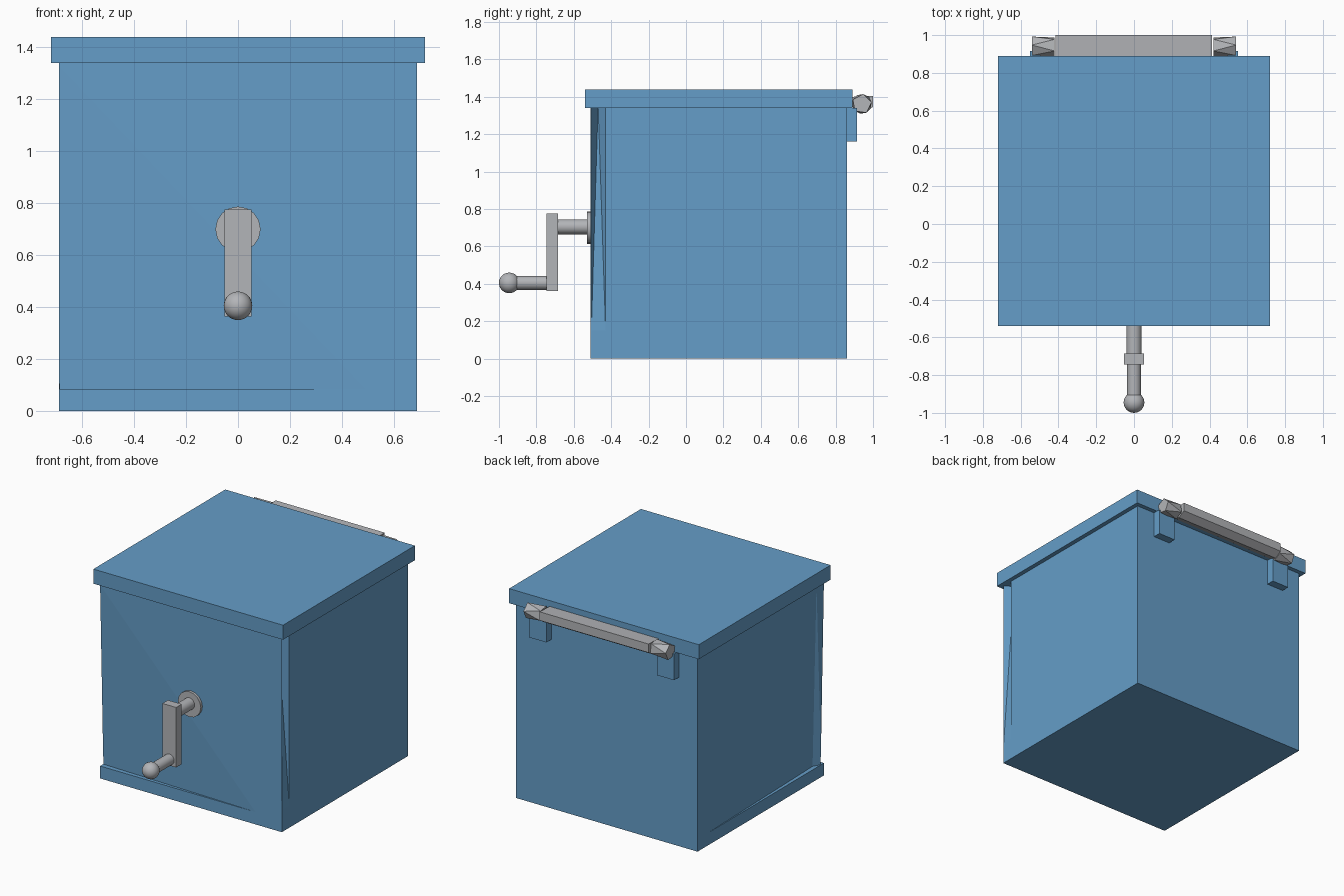
import bpy, bmesh, math
from mathutils import Vector, Matrix

cube = bpy.data.objects.get("Cube")
if cube:
    bpy.data.objects.remove(cube, do_unlink=True)


def material(name, color):
    m = bpy.data.materials.new(name)
    m.use_nodes = True
    m.diffuse_color = color
    bsdf = next(n for n in m.node_tree.nodes if n.type == 'BSDF_PRINCIPLED')
    bsdf.inputs["Base Color"].default_value = color
    return m


BLUE = material("painted_blue", (0.13, 0.34, 0.58, 1))
GREY = material("metal_grey", (0.45, 0.46, 0.48, 1))


def finish(name, bm, mat, smooth=False):
    bmesh.ops.recalc_face_normals(bm, faces=bm.faces)
    mesh = bpy.data.meshes.new(name)
    bm.to_mesh(mesh)
    bm.free()
    mesh.materials.append(mat)
    ob = bpy.data.objects.new(name, mesh)
    bpy.context.collection.objects.link(ob)
    if smooth:
        bpy.ops.object.select_all(action='DESELECT')
        ob.select_set(True)
        bpy.context.view_layer.objects.active = ob
        bpy.ops.object.shade_smooth_by_angle(angle=math.radians(40))
    return ob


def box(name, lo, hi, mat):
    lo, hi = Vector(lo), Vector(hi)
    bm = bmesh.new()
    bmesh.ops.create_cube(bm, size=1)
    bmesh.ops.scale(bm, vec=hi - lo, verts=bm.verts)
    bmesh.ops.translate(bm, vec=(lo + hi) / 2, verts=bm.verts)
    return finish(name, bm, mat)


def rod(name, radius, y0, y1, z, sides=24):
    bm = bmesh.new()
    bmesh.ops.create_cone(bm, cap_ends=True, segments=sides, radius1=radius,
                          radius2=radius, depth=y1 - y0)
    bmesh.ops.rotate(bm, cent=(0, 0, 0), verts=bm.verts,
                     matrix=Matrix.Rotation(math.pi / 2, 3, 'X'))
    bmesh.ops.translate(bm, vec=(0, (y0 + y1) / 2, z), verts=bm.verts)
    return finish(name, bm, GREY, True)


def loft(name, x0, x1, ring0, ring1):
    """Bridge two (y, z) rings lying at x0 and x1."""
    bm = bmesh.new()
    a = [bm.verts.new((x0, y, z)) for y, z in ring0]
    b = [bm.verts.new((x1, y, z)) for y, z in ring1]
    bm.faces.new(a)
    bm.faces.new(b)
    for i in range(len(a)):
        j = (i + 1) % len(a)
        bm.faces.new((a[i], a[j], b[j]))
        bm.faces.new((a[i], b[j], b[i]))
    return finish(name, bm, GREY)


def carve(target, name, points):
    """Cut the convex hull of a few points out of the target."""
    bm = bmesh.new()
    for p in points:
        bm.verts.new(p)
    bmesh.ops.convex_hull(bm, input=bm.verts)
    cutter = finish(name, bm, BLUE)
    cutter.hide_render = True
    mod = target.modifiers.new(name, 'BOOLEAN')
    mod.object = cutter
    mod.operation = 'DIFFERENCE'
    mod.solver = 'EXACT'
    bpy.context.view_layer.objects.active = target
    bpy.ops.object.modifier_apply(modifier=name)
    bpy.data.objects.remove(cutter, do_unlink=True)


# Box and overhanging lid
W, F, B, H = 0.69, -0.51, 0.86, 1.34
body = box("box_body", (-W, F, 0), (W, B, H), BLUE)
box("lid", (-0.72, -0.54, H), (0.72, 0.89, 1.44), BLUE)

# Tapered groove beside the front edge on the left wall
y0, y1, out = F + 0.004, -0.43, W + 0.05
carve(body, "side_groove", [
    (W, y0, H + 0.02), (W, y1, H + 0.02), (W - 0.06, -0.47, H + 0.02),
    (W, y0, 0.15), (W, y1, 0.15),
    (out, y0, H + 0.02), (out, y1, H + 0.02), (out, y0, 0.15), (out, y1, 0.15)])

# Slanted recesses leaving a ledge at the bottom of the front and right walls
ledge = 0.085
carve(body, "front_recess", [
    (-W - 0.01, F + 0.035, ledge), (-W - 0.01, F, H), (0.49, F, ledge),
    (-W - 0.01, F - 0.05, ledge), (-W - 0.01, F - 0.05, H), (0.49, F - 0.05, ledge)])
carve(body, "side_recess", [
    (-W + 0.03, -0.43, ledge), (-W, 0.77, ledge), (-W, -0.43, H),
    (-W, -0.48, ledge), (-W - 0.05, -0.48, ledge),
    (-W - 0.05, 0.77, ledge), (-W - 0.05, -0.43, H)])

# Crank
rod("crank_washer", 0.087, -0.528, -0.5, 0.70, 16)
rod("crank_shaft", 0.04, -0.69, -0.5, 0.705)
box("crank_arm", (-0.052, -0.745, 0.363), (0.052, -0.685, 0.775), GREY)
rod("crank_handle", 0.037, -0.92, -0.74, 0.405)
bm = bmesh.new()
bmesh.ops.create_uvsphere(bm, u_segments=24, v_segments=16, radius=0.055)
bmesh.ops.translate(bm, vec=(0, -0.945, 0.405), verts=bm.verts)
finish("crank_knob", bm, GREY, True)

# Hinge: central bar, twisted end knuckles and mounting plates
bar = [(0.89, 1.40), (1.0, 1.405), (1.0, 1.346), (0.95, 1.315), (0.895, 1.335)]
loft("hinge_bar", -0.415, 0.412, bar, bar)


def pentagon(turn):
    angles = [math.radians(turn + 72 * i) for i in range(5)]
    return [(0.94 + 0.053 * math.cos(a), 1.362 + 0.053 * math.sin(a)) for a in angles]


for side, s in (("left", 1), ("right", -1)):
    loft(side + "_hinge_knuckle", s * 0.42, s * 0.54, pentagon(45), pentagon(10))
    x0, x1 = sorted((s * 0.42, s * 0.55))
    box(side + "_hinge_plate", (x0, B - 0.01, 1.16), (x1, 0.915, H), BLUE)
